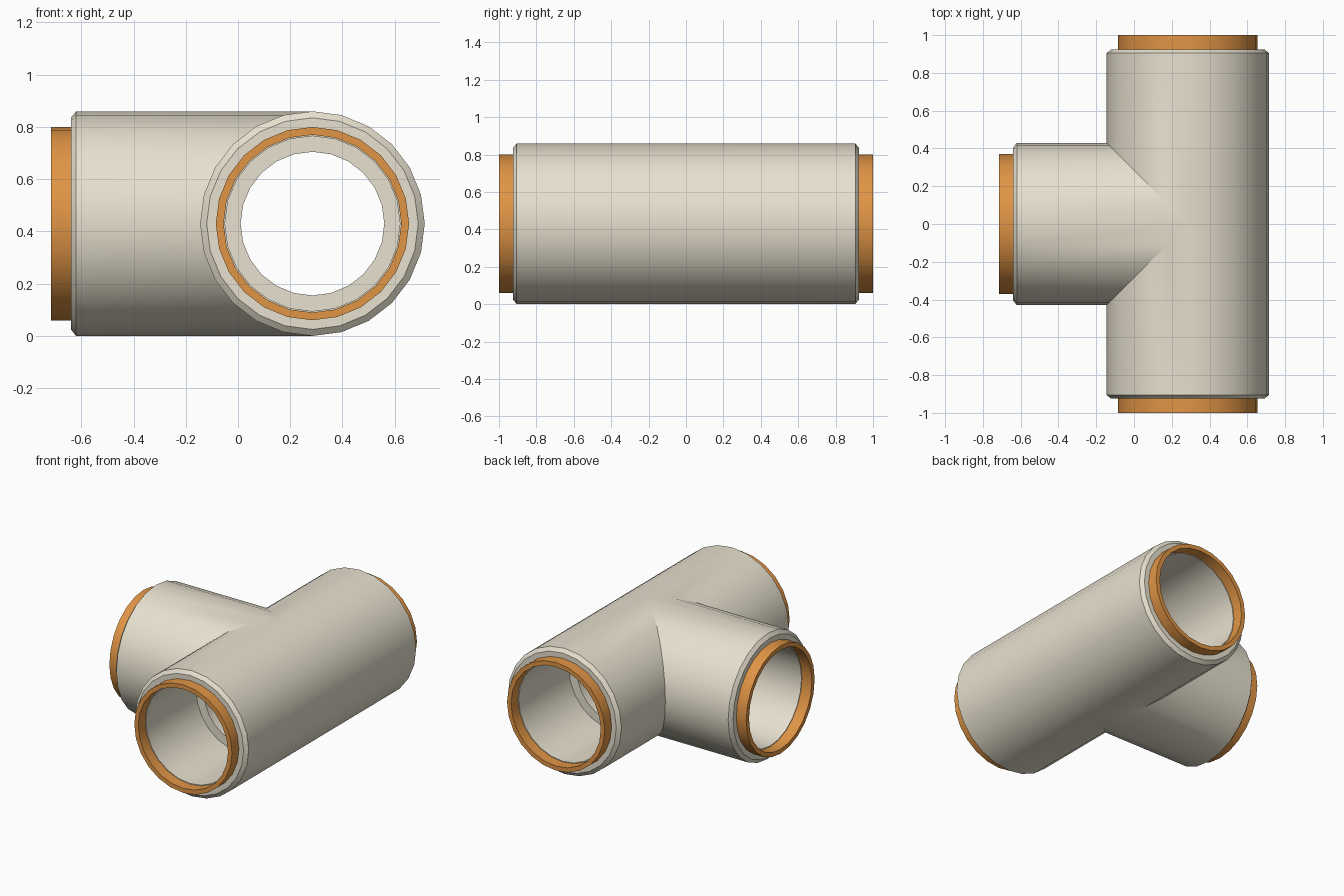
import bpy, bmesh, math
from mathutils import Vector

if "Cube" in bpy.data.objects:
    bpy.data.objects.remove(bpy.data.objects["Cube"])

SIDES = 24
CX, CZ = 0.285, 0.43          # centre where the three arms meet
# arm direction, and whether a neighbouring arm lies to its left / right
ARMS = [(180, True, True), (90, True, False), (270, False, True)]


def place(angle, t, u, z):
    """Point at distance t along an arm, u to its left, z above its axis."""
    c, s = math.cos(math.radians(angle)), math.sin(math.radians(angle))
    return Vector((CX + t * c - u * s, t * s + u * c, CZ + z))


def revolve(bm, angle, profile, left=False, right=False, closed=False):
    """Spin (t, r) points round an arm; t = None means the mitred joint."""
    rings = []
    for t, r in profile:
        ring = []
        for i in range(SIDES):
            a = 2 * math.pi * i / SIDES
            u, z = r * math.cos(a), r * math.sin(a)
            if t is None:
                tt = abs(u) if (u > 0 and left) or (u < 0 and right) else 0.0
            else:
                tt = t
            ring.append(bm.verts.new(place(angle, tt, u, z)))
        rings.append(ring)
    pairs = list(zip(rings, rings[1:]))
    if closed:
        pairs.append((rings[-1], rings[0]))
    for a, b in pairs:
        for i in range(SIDES):
            j = (i + 1) % SIDES
            bm.faces.new((a[i], a[j], b[j], b[i]))


def finish(bm, name, color):
    bmesh.ops.remove_doubles(bm, verts=bm.verts[:], dist=1e-4)
    bmesh.ops.recalc_face_normals(bm, faces=bm.faces[:])
    mesh = bpy.data.meshes.new(name)
    bm.to_mesh(mesh)
    bm.free()
    obj = bpy.data.objects.new(name, mesh)
    bpy.context.collection.objects.link(obj)
    mat = bpy.data.materials.new(name + "_material")
    mat.diffuse_color = color
    mat.use_nodes = True
    mat.node_tree.nodes["Principled BSDF"].inputs["Base Color"].default_value = mat.diffuse_color
    mesh.materials.append(mat)
    bpy.ops.object.select_all(action='DESELECT')
    obj.select_set(True)
    bpy.context.view_layer.objects.active = obj
    bpy.ops.object.shade_smooth_by_angle(angle=math.radians(30))


# tee body: narrow bore, stop ledge, socket, chamfered lip, outer wall
body_profile = [(None, 0.275), (0.38, 0.275), (0.38, 0.335), (0.925, 0.335),
                (0.925, 0.405), (0.905, 0.43), (None, 0.43)]
bm = bmesh.new()
for angle, left, right in ARMS:
    # "left" of an arm is 90 degrees anticlockwise from its direction
    revolve(bm, angle, body_profile, left, right)
finish(bm, "tee_body", (0.80, 0.75, 0.62, 1))

# orange collar at each mouth
collar_profile = [(0.915, 0.34), (1.0, 0.34), (1.0, 0.37), (0.915, 0.37)]
for (angle, _, _), side in zip(ARMS, ("branch", "back", "front")):
    bm = bmesh.new()
    revolve(bm, angle, collar_profile, closed=True)
    finish(bm, side + "_collar", (0.75, 0.30, 0.06, 1))
